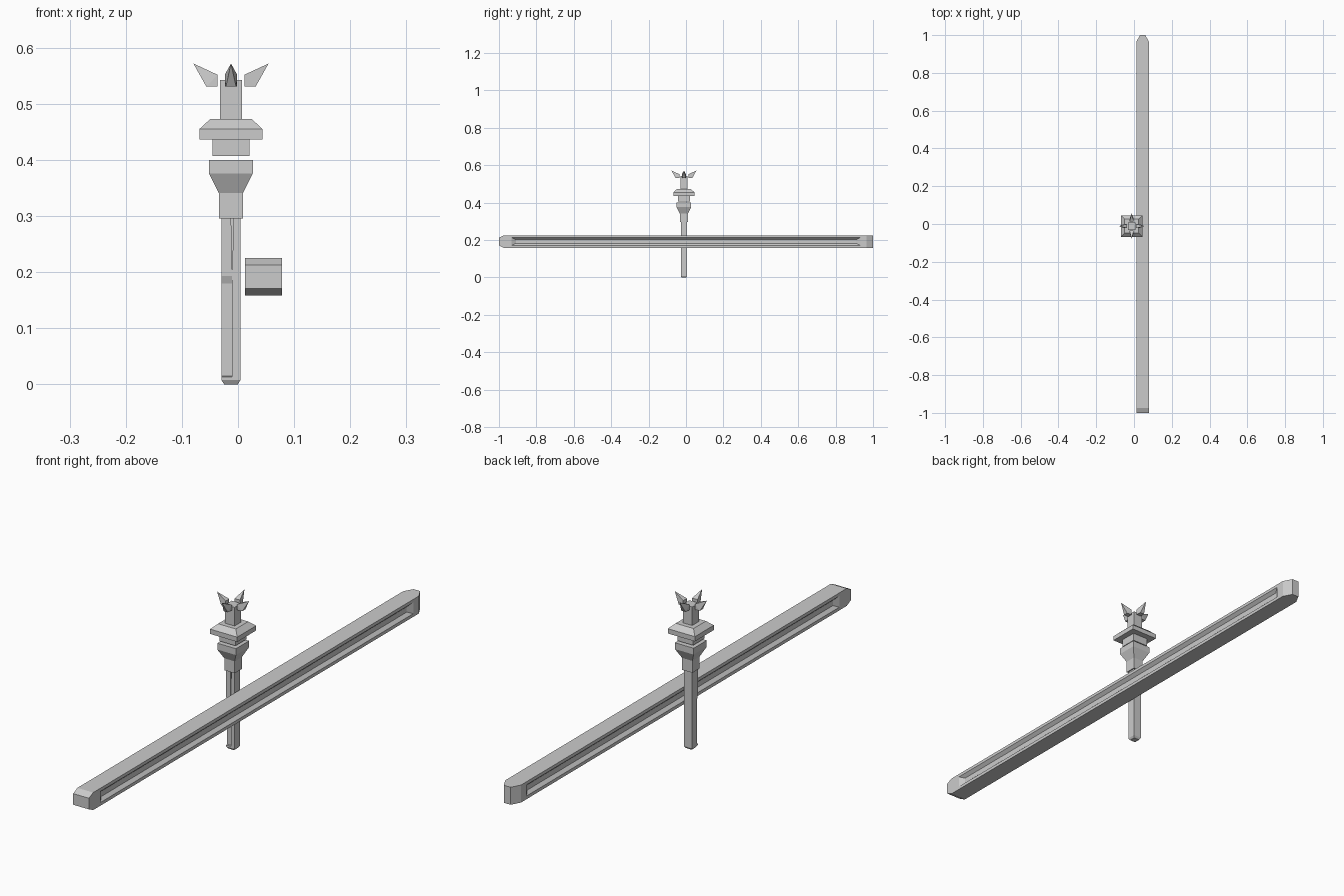
import bpy, bmesh, math
from mathutils import Vector, Matrix

if "Cube" in bpy.data.objects:
    bpy.data.objects.remove(bpy.data.objects["Cube"])

CX, CY = -0.0125, -0.011          # axis of the post


def finish(name, bm):
    bmesh.ops.recalc_face_normals(bm, faces=bm.faces[:])
    me = bpy.data.meshes.new(name)
    bm.to_mesh(me)
    bm.free()
    ob = bpy.data.objects.new(name, me)
    bpy.context.collection.objects.link(ob)
    return ob


def loft(name, rings):
    """Square tower from (z, half width) rings."""
    bm = bmesh.new()
    rows = [[bm.verts.new((CX + sx * h, CY + sy * h, z))
             for sx, sy in ((-1, -1), (1, -1), (1, 1), (-1, 1))] for z, h in rings]
    for a, b in zip(rows, rows[1:]):
        for i in range(4):
            j = (i + 1) % 4
            bm.faces.new((a[i], a[j], b[j], b[i]))
    bm.faces.new(rows[0][::-1])
    bm.faces.new(rows[-1])
    return finish(name, bm)


def hull(name, points):
    bm = bmesh.new()
    for p in points:
        bm.verts.new(p)
    bmesh.ops.convex_hull(bm, input=bm.verts[:])
    bmesh.ops.dissolve_limit(bm, angle_limit=math.radians(1),
                             verts=bm.verts[:], edges=bm.edges[:])
    return finish(name, bm)


def cut(ob, cutter):
    mod = ob.modifiers.new("cut", "BOOLEAN")
    mod.operation, mod.solver, mod.object = "DIFFERENCE", "EXACT", cutter
    bpy.context.view_layer.objects.active = ob
    bpy.ops.object.modifier_apply(modifier=mod.name)
    bpy.data.objects.remove(cutter)


# Post with chamfered foot and a split front face
post = loft("post", [(0, 0.012), (0.008, 0.017), (0.298, 0.017)])
front = CY - 0.017
cut(post, hull("split_cutter", [(x, y, z) for x in (CX - 0.03, CX + 0.002)
    for y, z in ((front - 0.01, 0.011), (front + 0.005, 0.015),
                 (front + 0.005, 0.18), (front - 0.01, 0.22))]))
cut(post, hull("crack_cutter", [(CX, front - 0.01, 0.31), (CX + 0.005, front - 0.01, 0.31),
    (CX, front + 0.008, 0.31), (CX + 0.005, front + 0.008, 0.31),
    (CX + 0.002, front - 0.01, 0.195), (CX + 0.002, front + 0.003, 0.195)]))

# Flared cup, floating collar plate and neck
loft("flared_cup", [(0.296, 0.0215), (0.341, 0.0215), (0.376, 0.039), (0.400, 0.039)])
loft("collar", [(0.407, 0.033), (0.437, 0.033), (0.437, 0.0565), (0.455, 0.0565),
                (0.473, 0.037), (0.473, 0.0195), (0.543, 0.0195)])

# Four crown spikes, slightly detached from the neck
for k in range(4):
    pts = [(0.067, 0, 0.572)]
    for s in (-1, 1):
        pts += [(0.024, s * 0.011, 0.552), (0.024, s * 0.011, 0.531), (0.044, s * 0.009, 0.531)]
    rot = Matrix.Rotation(k * math.pi / 2, 3, 'Z')
    hull(f"crown_spike_{k + 1}", [rot @ Vector(p) + Vector((CX, CY, 0)) for p in pts])

# Long rail: front end bevelled top and bottom, back end bevelled at the sides
RX, RZ, H = 0.0457, 0.192, 0.033
pts = []
for a in (-1, 1):
    for b in (-1, 1):
        pts += [(RX + a * H, -1, RZ + b * 0.021), (RX + a * H, -0.975, RZ + b * H),
                (RX + a * H, 0.965, RZ + b * H), (RX + a * 0.014, 1, RZ + b * H)]
rail = hull("rail", pts)

# Sloped grooves in both long sides
for s in (-1, 1):
    pts = []
    for b in (-1, 1):
        for e in (-1, 1):
            pts += [(RX + s * (H + 0.01), e * 0.95, RZ + b * 0.030),
                    (RX + s * (H - 0.012), e * 0.91, RZ + b * 0.010)]
    cut(rail, hull("groove_cutter", pts))
